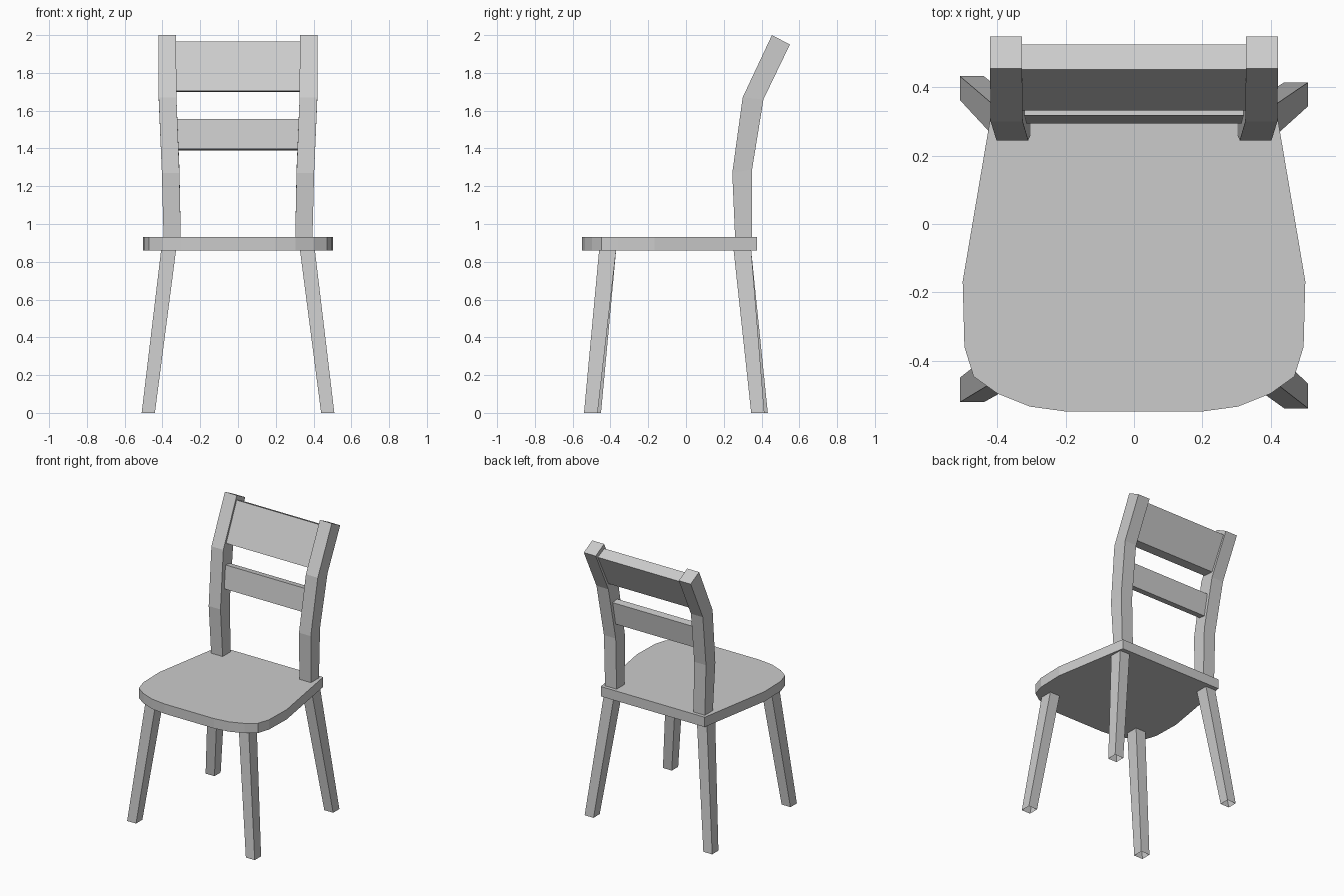
import bpy
import bmesh

if "Cube" in bpy.data.objects:
    bpy.data.objects.remove(bpy.data.objects["Cube"])


def loft(name, rings, cap_start=True, cap_end=True):
    """Skin a series of matching closed rings, with optional end caps."""
    bm = bmesh.new()
    loops = [[bm.verts.new(p) for p in ring] for ring in rings]
    n = len(loops[0])
    for a, b in zip(loops, loops[1:]):
        for i in range(n):
            j = (i + 1) % n
            bm.faces.new((a[i], a[j], b[j], b[i]))
    if cap_start:
        bm.faces.new(loops[0][::-1])
    if cap_end:
        bm.faces.new(loops[-1])
    bmesh.ops.recalc_face_normals(bm, faces=bm.faces)
    mesh = bpy.data.meshes.new(name)
    bm.to_mesh(mesh)
    bm.free()
    obj = bpy.data.objects.new(name, mesh)
    bpy.context.collection.objects.link(obj)
    return obj


def rect(x0, x1, y0, y1, z):
    return [(x0, y0, z), (x1, y0, z), (x1, y1, z), (x0, y1, z)]


# Seat: half outline mirrored across x
half = [(0.195, -0.55), (0.305, -0.535), (0.40, -0.497), (0.47, -0.447),
        (0.497, -0.36), (0.502, -0.168), (0.41, 0.375)]
outline = half + [(-x, y) for x, y in reversed(half)]
loft("seat", [[(x, y, z) for x, y in outline] for z in (0.86, 0.93)])

# Splayed legs, open at the feet; left feet sit slightly further back
for side, s, shift in (("right", 1, 0.0), ("left", -1, 0.018)):
    for end, foot, top in (("front", (-0.54, -0.468), (-0.46, -0.37)),
                           ("back", (0.345, 0.415), (0.252, 0.345))):
        loft(f"{end}_leg_{side}", [
            rect(s * 0.44, s * 0.51, foot[0] + shift, foot[1] + shift, 0),
            rect(s * 0.328, s * 0.407, top[0], top[1], 0.862)], cap_start=False)

    # Bent back post: (inner x, outer x, front y, front z, back y, back z)
    stations = [(0.303, 0.394, 0.26, 0.925, 0.35, 0.925),
                (0.31, 0.403, 0.245, 1.27, 0.35, 1.29),
                (0.326, 0.42, 0.30, 1.67, 0.41, 1.66),
                (0.328, 0.422, 0.455, 2.0, 0.55, 1.95)]
    loft(f"back_post_{side}", [
        [(s * xi, yf, zf), (s * xo, yf, zf), (s * xo, yb, zb), (s * xi, yb, zb)]
        for xi, xo, yf, zf, yb, zb in stations])

# Back rails: side profiles (y, z) spanning between the posts
rails = {
    "top_rail": [(0.333, 1.704), (0.453, 1.967), (0.526, 1.932), (0.41, 1.70)],
    "lower_rail": [(0.295, 1.397), (0.318, 1.557), (0.368, 1.55), (0.345, 1.39)],
}
for name, profile in rails.items():
    loft(name, [[(x, y, z) for y, z in profile] for x in (-0.33, 0.33)])
